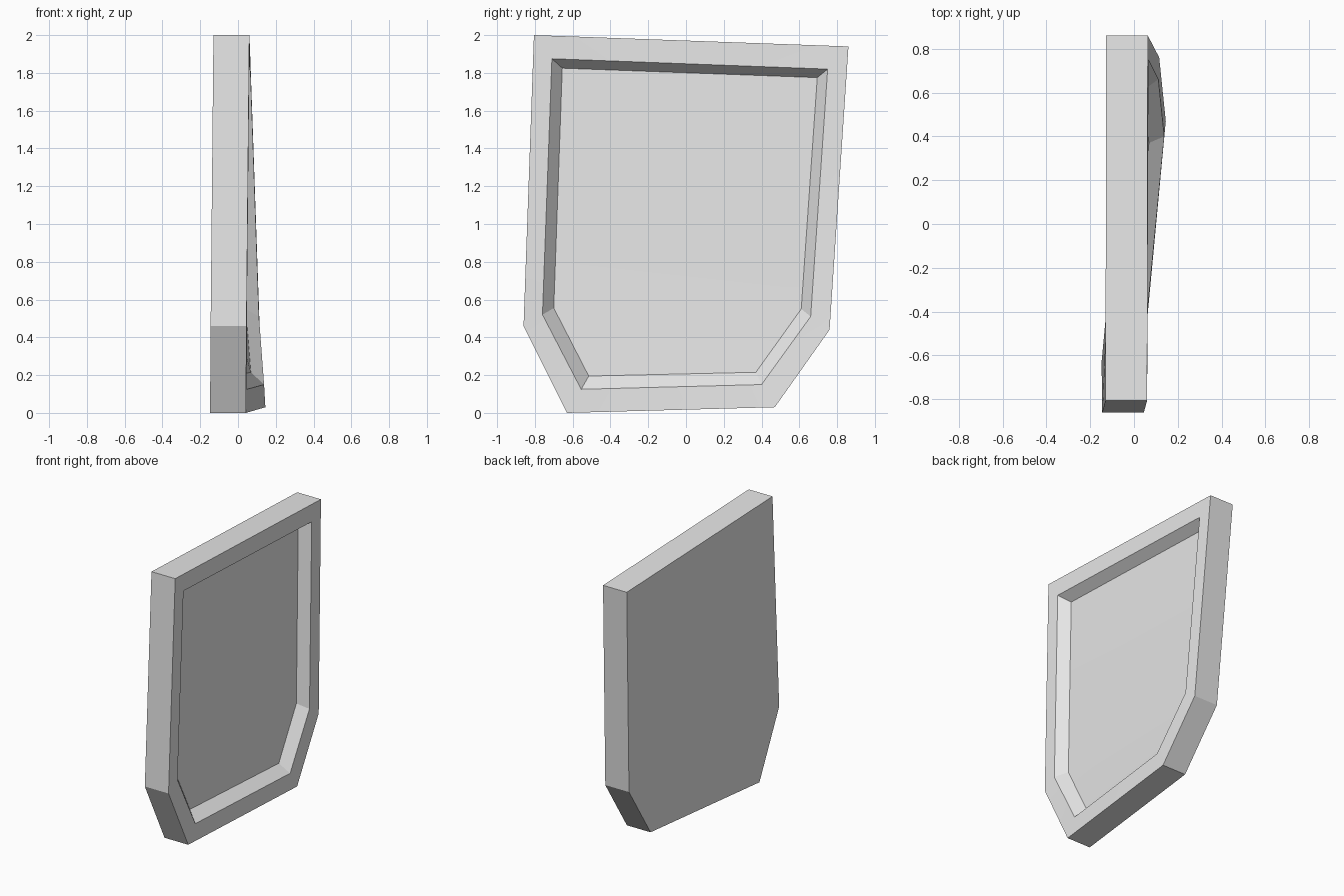
import bpy
import bmesh
import math

cube = bpy.data.objects.get("Cube")
if cube:
    bpy.data.objects.remove(cube, do_unlink=True)

THICKNESS = 0.19
DEPTH = 0.07

# Corner outlines as (y, z), clockwise from the top front corner
outer = [(-0.805, 2.0), (0.86, 1.94), (0.76, 0.44), (0.47, 0.03), (-0.63, 0.0), (-0.86, 0.46)]
rim = [(-0.71, 1.875), (0.75, 1.82), (0.66, 0.51), (0.40, 0.15), (-0.555, 0.125), (-0.76, 0.52)]
floor = [(-0.655, 1.825), (0.695, 1.775), (0.61, 0.55), (0.37, 0.215), (-0.515, 0.195), (-0.70, 0.555)]

# Outward position of the rim face at each corner (the lower back is twisted out)
outer_x = [0.06, 0.063, 0.115, 0.145, 0.042, 0.045]
rim_x = [0.06, 0.066, 0.111, 0.138, 0.046, 0.047]

grey = bpy.data.materials.new("plain grey")
grey.use_nodes = True
colour = (0.8, 0.8, 0.8, 1)
grey.diffuse_color = colour
grey.node_tree.nodes["Principled BSDF"].inputs["Base Color"].default_value = colour

bm = bmesh.new()


def ring(outline, xs, shift=0):
    return [bm.verts.new((x + shift, y, z)) for (y, z), x in zip(outline, xs)]


def bridge(a, b):
    for i in range(len(a)):
        j = (i + 1) % len(a)
        bm.faces.new((a[i], a[j], b[j], b[i]))


def cap(r):
    # Upper panel and tapered lower panel
    bm.faces.new((r[0], r[1], r[2], r[5]))
    bm.faces.new((r[5], r[2], r[3], r[4]))


# Back sheet, side walls, raised rim, sloped recess walls, recess floor
rings = [ring(outer, outer_x, -THICKNESS), ring(outer, outer_x),
         ring(rim, rim_x), ring(floor, rim_x, -DEPTH)]
for a, b in zip(rings, rings[1:]):
    bridge(a, b)
cap(rings[0])
cap(rings[-1])
bmesh.ops.recalc_face_normals(bm, faces=bm.faces[:])

mesh = bpy.data.meshes.new("recessed_panel")
bm.to_mesh(mesh)
bm.free()
mesh.materials.append(grey)
panel = bpy.data.objects.new("recessed_panel", mesh)
bpy.context.collection.objects.link(panel)

bpy.ops.object.select_all(action="DESELECT")
panel.select_set(True)
bpy.context.view_layer.objects.active = panel
bpy.ops.object.shade_smooth_by_angle(angle=math.radians(20))
